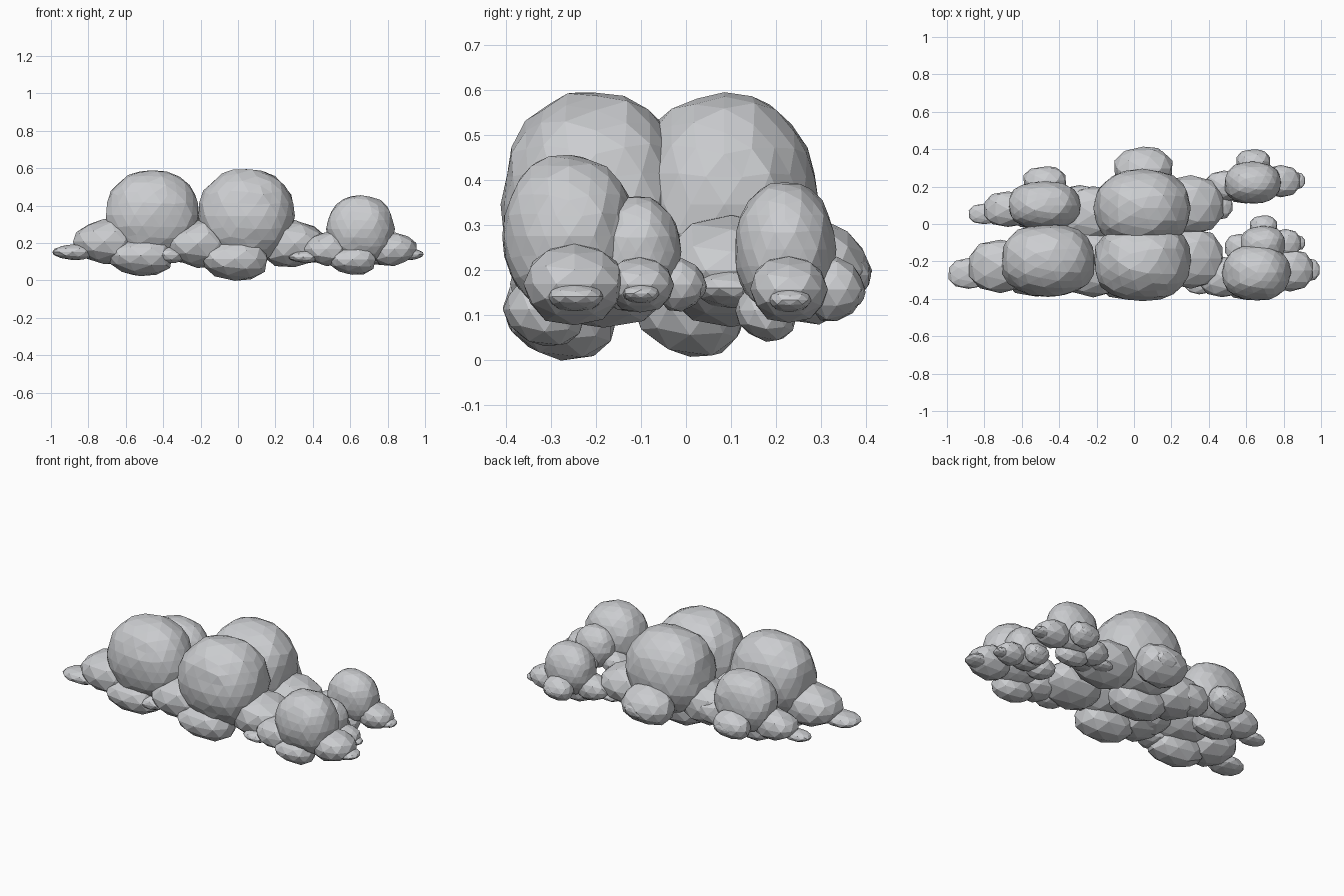
import bpy, bmesh, math, random
from mathutils import Vector

random.seed(4)
if "Cube" in bpy.data.objects:
    bpy.data.objects.remove(bpy.data.objects["Cube"])

grey = bpy.data.materials.new("cloud_grey")
grey.use_nodes = True
color = (0.6, 0.61, 0.63, 1)
grey.diffuse_color = color
grey.node_tree.nodes["Principled BSDF"].inputs["Base Color"].default_value = color


def puff(name, center, radii, detail, outward=Vector()):
    """One faceted ellipsoid, a little boxy in plan and thinner towards outward."""
    bm = bmesh.new()
    bmesh.ops.create_icosphere(bm, subdivisions=detail, radius=1)
    for v in bm.verts:
        reach = v.co.dot(outward)
        v.co.x, v.co.y = (math.copysign(abs(c) ** 0.85, c) for c in v.co.xy)
        v.co.z *= 1 - 0.25 * reach
        v.co = v.co * random.uniform(0.98, 1.03) * Vector(radii) + Vector(center)
    mesh = bpy.data.meshes.new(name)
    bm.to_mesh(mesh)
    bm.free()
    mesh.materials.append(grey)
    bpy.context.collection.objects.link(bpy.data.objects.new(name, mesh))


# Lumps around a ball: offset and radii, both in units of the ball's radii
LUMPS = {
    "left": ((-1.02, -0.16, -0.6), (0.7, 0.74, 0.5)),
    "left_tip": ((-1.7, -0.36, -0.84), (0.44, 0.42, 0.18)),
    "right": ((1, 0.08, -0.6), (0.7, 0.76, 0.5)),
    "right_tip": ((1.5, 0.1, -0.76), (0.38, 0.42, 0.18)),
    "low": ((-0.24, -0.37, -0.92), (0.7, 0.62, 0.46)),
    "back": ((0.02, 1.03, -0.6), (0.62, 0.56, 0.48)),
    "back_tip": ((0.1, 1.36, -0.64), (0.34, 0.24, 0.24)),
}


def cloud(name, center, radii, lumps):
    center, radii = Vector(center), Vector(radii)
    puff(name + "_ball", center, radii, 3)
    for lump in lumps.split():
        offset, size = (Vector(part) for part in LUMPS[lump])
        outward = Vector((offset.x, offset.y, 0)).normalized()
        puff(name + "_" + lump, center + offset * radii, size * radii, 2, outward)


# Middle pair
cloud("middle_front", (0.045, -0.2, 0.345), (0.258, 0.21, 0.25),
      "left left_tip right low")
cloud("middle_back", (0.045, 0.085, 0.345), (0.258, 0.205, 0.245),
      "left right right_tip low back back_tip")
# Large pair on the -x side
cloud("large_front", (-0.46, -0.195, 0.35), (0.25, 0.193, 0.237),
      "left left_tip right low")
cloud("large_back", (-0.48, 0.1, 0.295), (0.19, 0.13, 0.175),
      "left left_tip right low back back_tip")
# Small ones on the +x side
cloud("small_front", (0.655, -0.26, 0.275), (0.18, 0.148, 0.178),
      "left left_tip right right_tip low")
cloud("small_middle", (0.69, -0.11, 0.24), (0.12, 0.098, 0.122),
      "left right right_tip back back_tip")
cloud("small_back", (0.635, 0.22, 0.245), (0.15, 0.112, 0.148),
      "left left_tip right right_tip low back back_tip")
